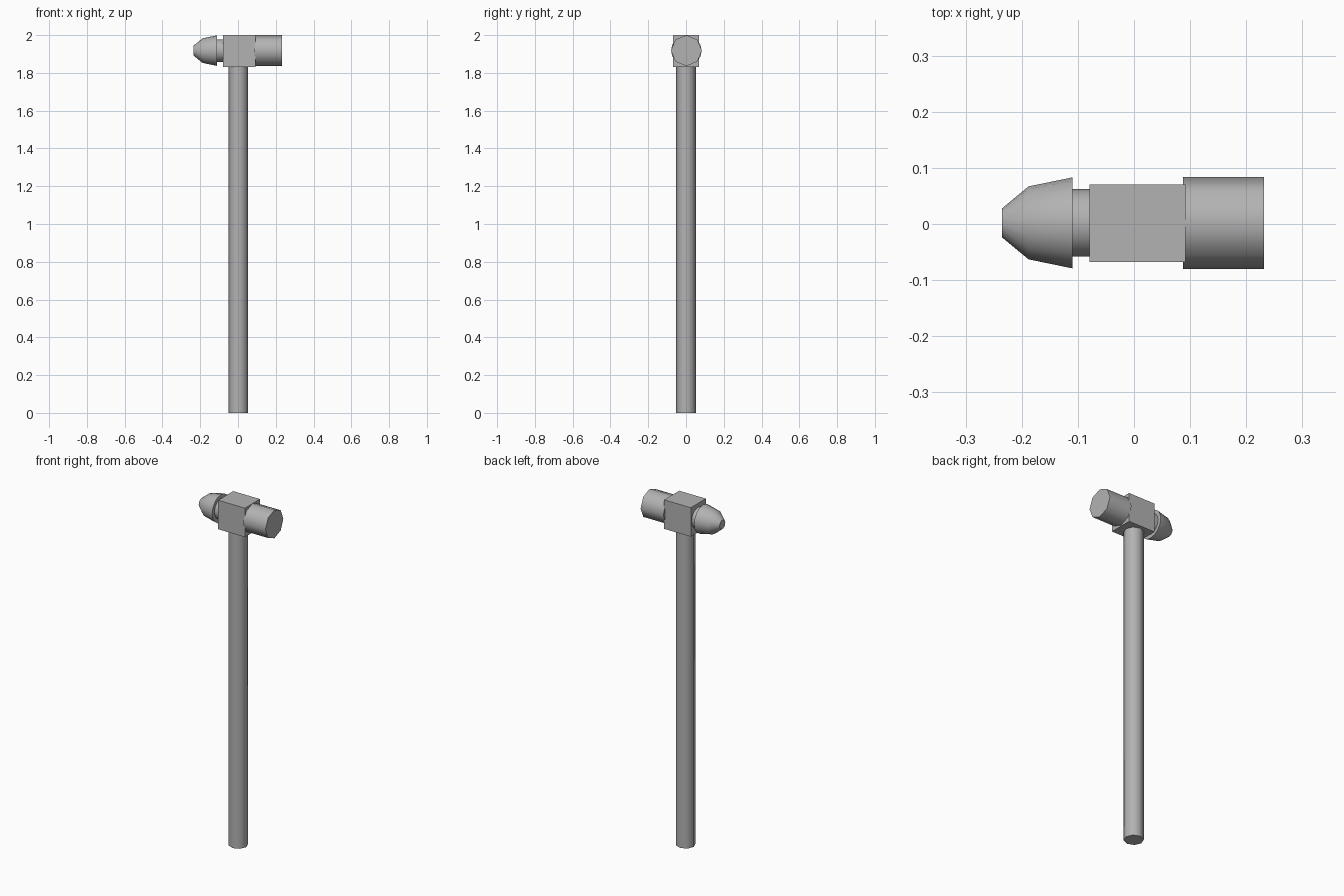
import bpy
import math
from mathutils import Matrix, Vector

if "Cube" in bpy.data.objects:
    bpy.data.objects.remove(bpy.data.objects["Cube"])

steel = bpy.data.materials.new("grey steel")
steel.use_nodes = True
colour = (0.45, 0.45, 0.45, 1)
steel.diffuse_color = colour
steel.node_tree.nodes["Principled BSDF"].inputs["Base Color"].default_value = colour

SIDES = 8
HEAD_Z = 1.918
TO_X = Matrix.Rotation(math.pi / 2, 4, "Y")


def turned_part(name, profile, matrix, smooth, sides=SIDES):
    """Closed solid from (height, radius) rings around the local z axis."""
    verts = [(r * math.cos(math.tau * i / sides), r * math.sin(math.tau * i / sides), h)
             for h, r in profile for i in range(sides)]
    faces = [tuple(reversed(range(sides))),
             tuple(range(len(verts) - sides, len(verts)))]
    for k in range(len(profile) - 1):
        for i in range(sides):
            j = (i + 1) % sides
            a, b = k * sides, (k + 1) * sides
            faces.append((a + i, a + j, b + j, b + i))
    mesh = bpy.data.meshes.new(name)
    mesh.from_pydata(verts, [], faces)
    mesh.transform(matrix)
    mesh.materials.append(steel)
    obj = bpy.data.objects.new(name, mesh)
    bpy.context.collection.objects.link(obj)
    bpy.ops.object.select_all(action="DESELECT")
    obj.select_set(True)
    bpy.context.view_layer.objects.active = obj
    if smooth:
        bpy.ops.object.shade_smooth_by_angle(angle=math.radians(50))
    return obj


head_axis = Matrix.Translation(Vector((0, 0.002, HEAD_Z))) @ TO_X

# Long handle
turned_part("handle", [(0, 0.052), (1.84, 0.052)],
            Matrix.Translation(Vector((0.002, 0, 0))), True)

# Striking face
turned_part("striking_face", [(0.087, 0.082), (0.232, 0.082)], head_axis, True)

# Neck and rounded peen on the other end
turned_part("neck", [(-0.115, 0.06), (-0.075, 0.06)], head_axis, True, 16)
turned_part("rounded_peen", [(-0.235, 0.026), (-0.188, 0.065), (-0.11, 0.081)],
            head_axis, True, 16)

# Square block joining head and handle
bpy.ops.mesh.primitive_cube_add(size=1, location=(0.006, 0.001, 1.916))
block = bpy.context.object
block.name = "head_block"
block.scale = (0.171, 0.138, 0.168)
block.data.materials.append(steel)
